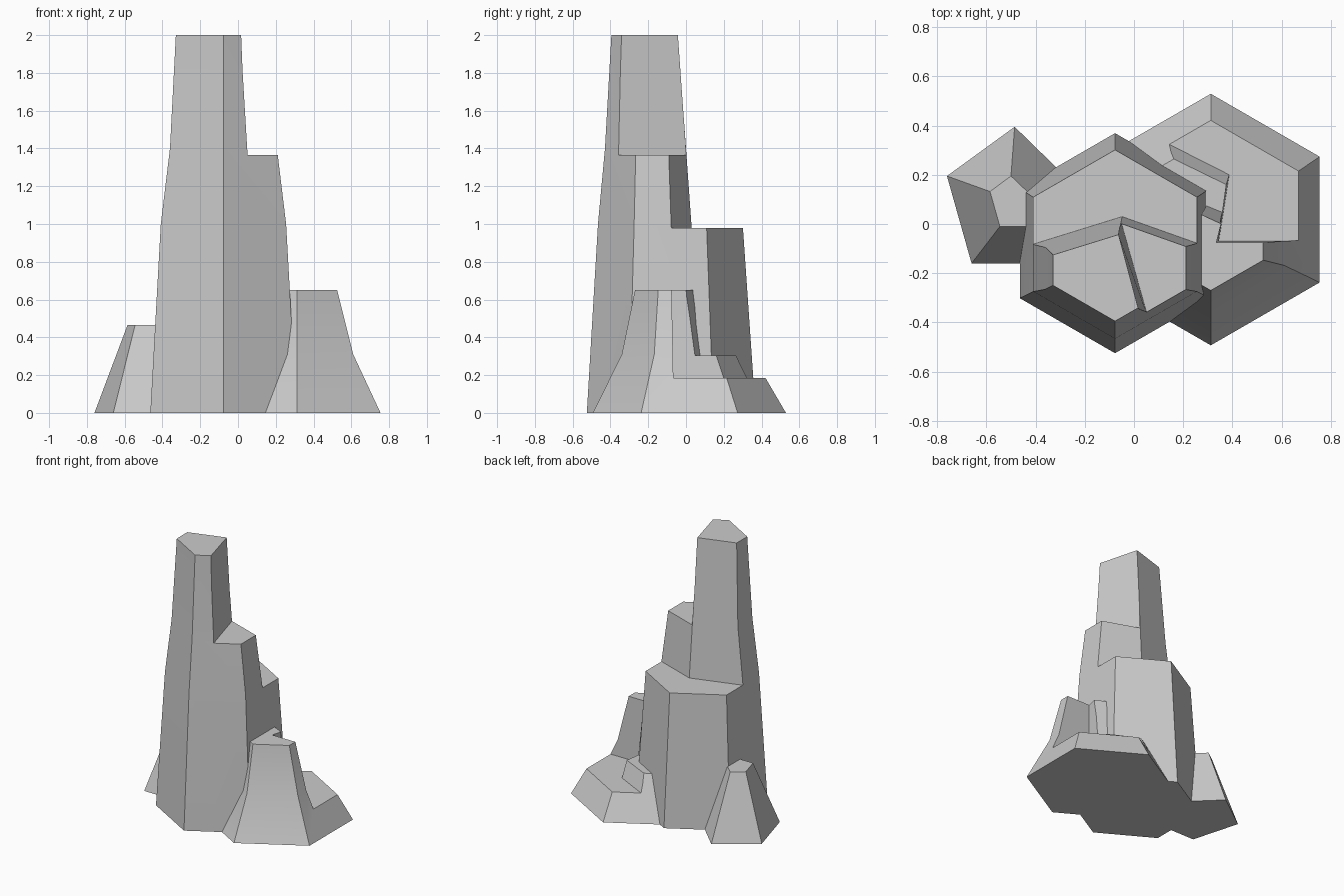
import bpy, bmesh, math

if "Cube" in bpy.data.objects:
    bpy.data.objects.remove(bpy.data.objects["Cube"])


def loft(name, rings):
    """Closed solid through rings of (z, [(x, y), ...]) with equal point counts."""
    bm = bmesh.new()
    loops = [[bm.verts.new((x, y, z)) for x, y in pts] for z, pts in rings]
    n = len(loops[0])
    for a, b in zip(loops, loops[1:]):
        for i in range(n):
            j = (i + 1) % n
            bm.faces.new((a[i], a[j], b[j], b[i]))
    bm.faces.new(loops[0])
    bm.faces.new(loops[-1])
    bmesh.ops.recalc_face_normals(bm, faces=bm.faces)
    mesh = bpy.data.meshes.new(name)
    bm.to_mesh(mesh)
    bm.free()
    obj = bpy.data.objects.new(name, mesh)
    bpy.context.collection.objects.link(obj)
    return obj


def hexagon(cx, cy, r):
    return [(cx + r * math.cos(math.radians(30 + 60 * k)),
             cy + r * math.sin(math.radians(30 + 60 * k))) for k in range(6)]


def combine(target, tool, operation):
    """Apply a boolean to target and remove the tool object."""
    mod = target.modifiers.new("cut", 'BOOLEAN')
    mod.operation, mod.object, mod.solver = operation, tool, 'EXACT'
    bpy.ops.object.select_all(action='DESELECT')
    bpy.context.view_layer.objects.active = target
    target.select_set(True)
    bpy.ops.object.modifier_apply(modifier=mod.name)
    bpy.data.objects.remove(tool)


# Tall hexagonal spire
spire = loft("rock_spires", [(z, hexagon(-0.077, cy, r)) for z, cy, r in (
    (0, -0.078, 0.447), (1.0, -0.083, 0.383), (1.4, -0.102, 0.327), (2, -0.104, 0.291))])

# Back terrace, peaked wall leaning inwards
def back_cut(px, py):
    return [(px - 1, py - 0.31), (px, py), (px + 1, py - 0.355), (px + 1, 1), (px - 1, 1)]

combine(spire, loft("back_cutter", [(0.98, back_cut(-0.048, 0.03)),
                                    (2.0, back_cut(-0.063, -0.043)),
                                    (2.1, back_cut(-0.063, -0.043))]), 'DIFFERENCE')

# Right terrace
top_line = [(-0.145, 0.265), (0.095, -0.635), (1, -0.7), (1, 0.3)]
combine(spire, loft("right_cutter", [
    (1.365, [(-0.15, 0.355), (0.15, -0.71), (1, -0.7), (1, 0.3)]),
    (2.0, top_line), (2.1, top_line)]), 'DIFFERENCE')

# Broad low hexagonal rock on the right
rock = loft("right_rock", [(z, hexagon(0.312, cy, r)) for z, cy, r in (
    (0, 0.018, 0.511), (0.31, 0.004, 0.344), (0.65, -0.024, 0.246))])

# Its low back-right ledge
combine(rock, loft("low_ledge_cutter", [
    (0.185, [(1, -0.067), (0.345, -0.067), (0.387, 0.2), (-0.1, 0.447), (-0.1, 1), (1, 1)]),
    (0.305, [(1, -0.069), (0.343, -0.069), (0.375, 0.16), (-0.1, 0.392), (-0.1, 1), (1, 1)]),
    (0.7, [(1, -0.077), (0.333, -0.077), (0.36, 0.03), (-0.1, 0.26), (-0.1, 1), (1, 1)])]),
    'DIFFERENCE')

# Its middle ledge
combine(rock, loft("middle_ledge_cutter", [
    (0.305, [(-0.4, 0.36), (0.42, 0.022), (0.42, 1), (-0.4, 1)]),
    (0.65, [(-0.4, 0.352), (0.42, -0.03), (0.42, 1), (-0.4, 1)]),
    (0.75, [(-0.4, 0.352), (0.42, -0.03), (0.42, 1), (-0.4, 1)])]), 'DIFFERENCE')

# Small five-sided rock on the left
small = loft("left_rock", [
    (0, [(-0.76, 0.195), (-0.485, 0.395), (-0.28, 0.195), (-0.36, -0.16), (-0.66, -0.16)]),
    (0.465, [(-0.585, 0.132), (-0.5, 0.195), (-0.432, 0.13), (-0.43, -0.01), (-0.545, -0.01)])])

# Merge into a single rock mass
combine(spire, rock, 'UNION')
combine(spire, small, 'UNION')
bpy.ops.object.shade_smooth_by_angle(angle=math.radians(20))
